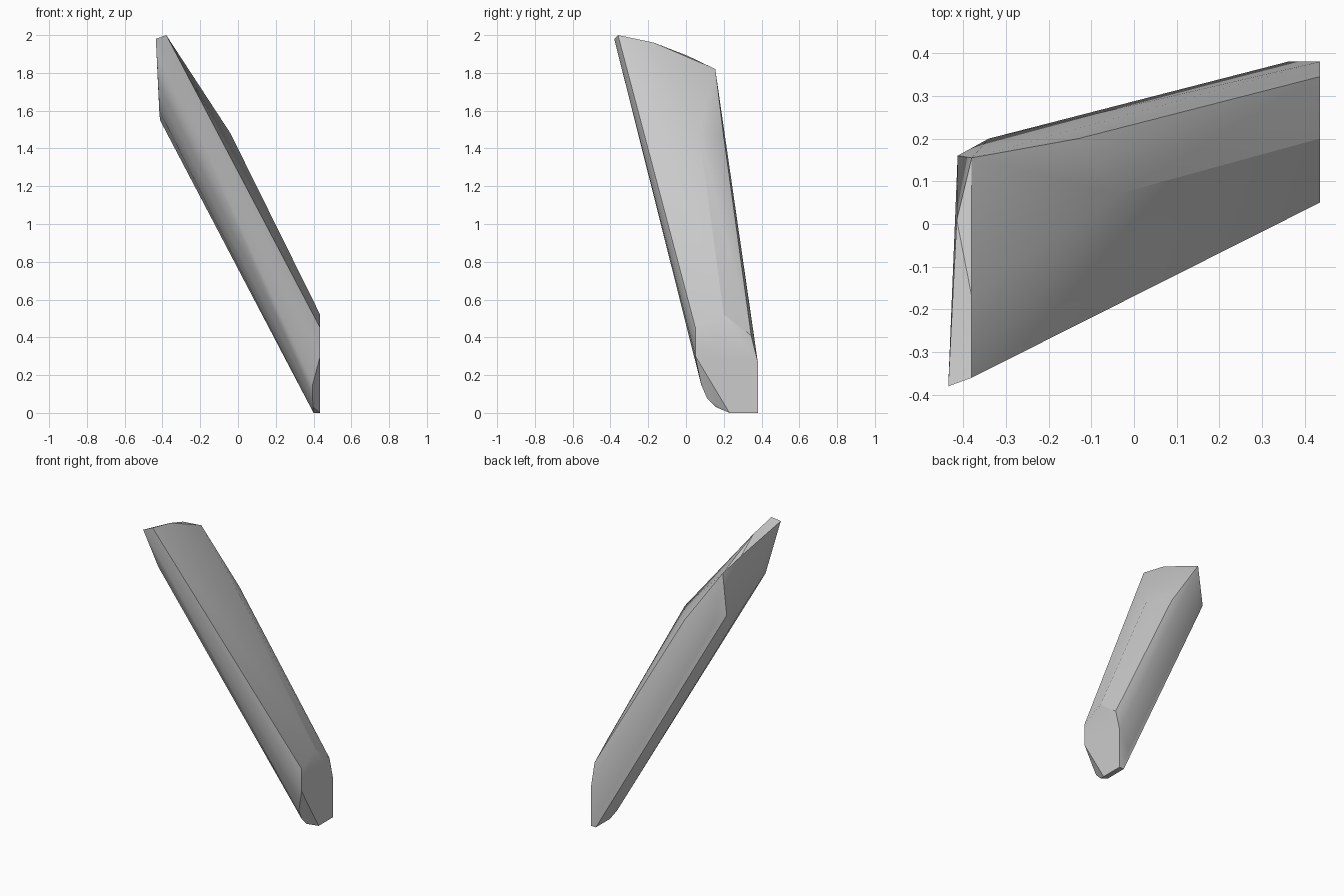
import bpy
import bmesh
import math

cube = bpy.data.objects.get("Cube")
if cube:
    bpy.data.objects.remove(cube, do_unlink=True)


def flat_material(name, value):
    material = bpy.data.materials.new(name)
    material.use_nodes = True
    colour = (value, value, value, 1.0)
    material.diffuse_color = colour
    material.node_tree.nodes["Principled BSDF"].inputs["Base Color"].default_value = colour
    return material


# Upper end: slanted cut with a bevelled tip and a rounded lower side
upper_end = [
    (-.435, -.38, 1.98), (-.38, -.36, 2), (-.38, -.17, 1.96),
    (-.415, .01, 1.89), (-.38, .155, 1.82), (-.413, .16, 1.55),
    (-.42, -.24, 1.68), (-.417, -.1, 1.6),
]

# Lower end: upright flat face, outlined in y and z
lower_face = [
    (.05, .3), (.05, .45), (.2, .52), (.345, .41),
    (.38, .27), (.38, 0), (.23, 0),
]
lower_end = [(.435, y, z) for y, z in lower_face]

# Rounded chamfer under the lower end, and the narrow foot
foot = [(.395, .08, .15), (.395, .11, .08), (.397, .16, .03), (.4, .23, 0), (.4, .38, 0)]

# Ridges along the upper face and the back
ridges = [(-.04, .07, 1.48), (-.13, .2, 1.46), (-.34, .2, 1.47), (.36, .38, .15)]


def build_shard(name, points, material):
    bm = bmesh.new()
    for point in points:
        bm.verts.new(point)
    result = bmesh.ops.convex_hull(bm, input=bm.verts)
    loose = [v for v in bm.verts if not v.link_faces]
    bmesh.ops.delete(bm, geom=loose, context="VERTS")
    bmesh.ops.dissolve_limit(bm, angle_limit=math.radians(1), verts=bm.verts, edges=bm.edges)
    bmesh.ops.recalc_face_normals(bm, faces=bm.faces)
    mesh = bpy.data.meshes.new(name)
    bm.to_mesh(mesh)
    bm.free()
    mesh.materials.append(material)
    shard = bpy.data.objects.new(name, mesh)
    bpy.context.collection.objects.link(shard)
    return shard


shard = build_shard("slanted_shard", upper_end + lower_end + foot + ridges,
                    flat_material("light_grey", .6))

# Soft faces with crisp edges
bpy.ops.object.select_all(action="DESELECT")
shard.select_set(True)
bpy.context.view_layer.objects.active = shard
bpy.ops.object.shade_smooth_by_angle(angle=math.radians(30))
